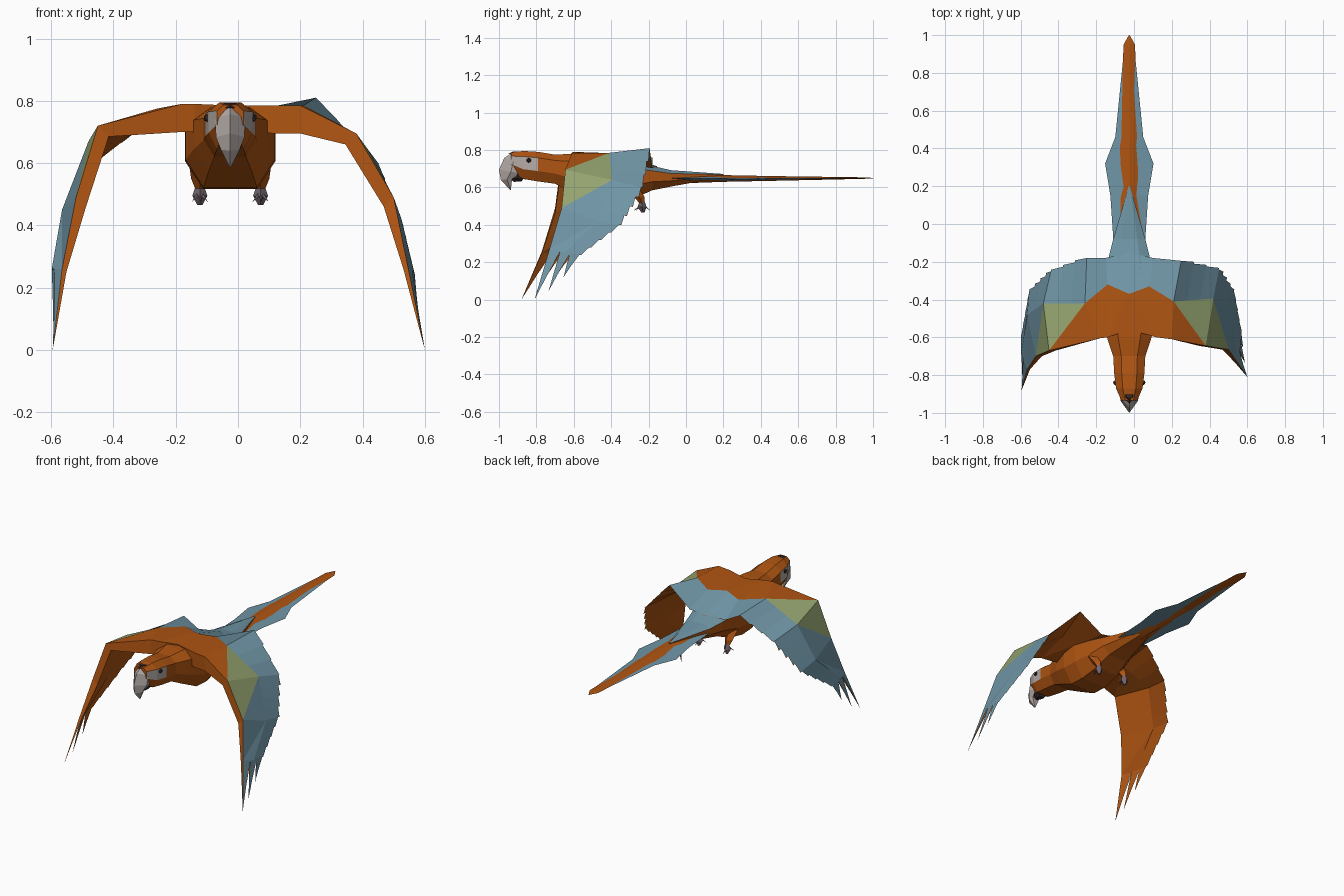
import bpy, bmesh
from mathutils import Vector as V

if "Cube" in bpy.data.objects:
    bpy.data.objects.remove(bpy.data.objects["Cube"])

CX = -0.025  # body centre line


def mat(name, r, g, b):
    m = bpy.data.materials.new(name)
    m.diffuse_color = (r, g, b, 1)
    m.use_nodes = True
    m.node_tree.nodes["Principled BSDF"].inputs["Base Color"].default_value = m.diffuse_color
    return m


MATS = [mat("orange", .43, .09, .006), mat("blue", .16, .30, .38),
        mat("olive", .30, .37, .16), mat("pale", .46, .41, .39),
        mat("dark", .04, .022, .022), mat("claw", .17, .13, .15)]
ORANGE, BLUE, OLIVE, PALE, DARK, CLAW = range(6)


def build(name, faces):
    """Flat-shaded object from (points, material) faces, welded together."""
    bm = bmesh.new()
    for pts, m in faces:
        f = bm.faces.new([bm.verts.new(p) for p in pts])
        f.material_index = m
    bmesh.ops.remove_doubles(bm, verts=bm.verts, dist=0.0004)
    bmesh.ops.dissolve_degenerate(bm, edges=bm.edges, dist=0.0002)
    bmesh.ops.recalc_face_normals(bm, faces=bm.faces)
    me = bpy.data.meshes.new(name)
    bm.to_mesh(me)
    bm.free()
    for m in MATS:
        me.materials.append(m)
    ob = bpy.data.objects.new(name, me)
    bpy.context.collection.objects.link(ob)
    return ob


def loft(name, rings, color):
    """Skin a list of rings; color(segment, mid_y) gives the material."""
    faces, n = [], len(rings[0])
    for a, b in zip(rings, rings[1:]):
        mid = (a[0][1] + b[0][1]) / 2
        for k in range(n):
            j = (k + 1) % n
            faces.append(([a[k], a[j], b[j], b[k]], color(k, mid)))
    faces += [(rings[0], color(3, 0)), (rings[-1], color(3, 0))]
    return build(name, faces)


# Body and head: octagon sections along y
OCT = [(.5, 1), (1, .8), (1, .35), (.6, 0), (-.6, 0), (-1, .35), (-1, .8), (-.5, 1)]
SECTIONS = [  # y, half width, top, bottom
    (-.935, .042, .787, .69), (-.87, .07, .795, .645), (-.79, .08, .79, .632),
    (-.70, .085, .775, .62), (-.61, .115, .78, .575), (-.50, .143, .778, .522),
    (-.40, .145, .772, .517), (-.28, .13, .745, .54), (-.18, .11, .715, .585),
    (-.08, .085, .692, .605), (.20, .003, .672, .655)]


def body_color(k, y):
    if k in (0, 6, 7) and y > -.36:
        return BLUE
    return PALE if k in (1, 5) and -.95 < y < -.79 else ORANGE


loft("body", [[V((CX + fx * w, y, b + fz * (t - b))) for fx, fz in OCT]
              for y, w, t, b in SECTIONS], body_color)


# Beak: rings between a front and a back point of the side profile
def beak(name, rows, m):
    rings = []
    for fy, fz, by, bz, w in rows:
        f, b = V((CX, fy, fz)), V((CX, by, bz))
        side = f.lerp(b, .55)
        rings.append([f, side + V((w, 0, 0)), b + V((w * .8, 0, 0)),
                      b - V((w * .8, 0, 0)), side - V((w, 0, 0))])
    return loft(name, rings, lambda k, y: m)


beak("upper_beak", [(-.93, .785, -.88, .78, .03), (-.972, .757, -.88, .735, .048),
                    (-1.0, .695, -.885, .675, .046), (-.99, .64, -.93, .645, .03),
                    (-.94, .586, -.936, .588, .002)], PALE)
beak("lower_beak", [(-.94, .68, -.86, .68, .04), (-.945, .65, -.87, .645, .035),
                    (-.92, .63, -.88, .632, .015)], DARK)
beak("cere", [(-.925, .793, -.90, .793, .02), (-.95, .779, -.89, .77, .036)], DARK)

# Eyes
for s, side in ((1, "right"), (-1, "left")):
    bpy.ops.mesh.primitive_ico_sphere_add(subdivisions=1, radius=.014,
                                          location=(CX + s * .073, -.84, .745))
    eye = bpy.context.object
    eye.name = side + "_eye"
    eye.data.materials.append(MATS[DARK])


# Tail: flat diamond sections, blue outer feathers under an orange centre
def tail(name, rows, m):
    return loft(name, [[V((CX + w, y, z)), V((CX, y, z + h)),
                        V((CX - w, y, z)), V((CX, y, z - h))]
                       for y, w, z, h in rows], lambda k, y: m)


tail("tail_outer_feathers", [(-.15, .08, .65, .02), (.15, .10, .648, .013),
                             (.32, .128, .645, .009), (.46, .074, .647, .008),
                             (.90, .03, .65, .003)], BLUE)
tail("tail_centre_feathers", [(-.15, .085, .65, .033), (.20, .06, .648, .018),
                              (.45, .052, .648, .013), (.95, .03, .65, .004),
                              (1.0, .002, .65, .001)], ORANGE)

# Wings: stations from the spine outward, each leading / middle / trailing point
SPINE = [(CX, -.56, .785), (CX, -.37, .782), (CX, -.15, .712)]
RIGHT = [SPINE,
         [(.12, -.60, .785), (.08, -.33, .775), (.10, -.18, .705)],
         [(.20, -.61, .785), (.21, -.41, .785), (.25, -.195, .81)],
         [(.38, -.645, .695), (.42, -.395, .64), (.45, -.24, .60)],
         [(.50, -.665, .49), (.525, -.47, .42), (.53, -.36, .40)],
         [(.545, -.73, .27), (.565, -.65, .25), (.568, -.57, .24)]]
RIGHT_TIPS = [(.60, -.81, 0), (.588, -.735, .045), (.578, -.655, .12)]
LEFT = [SPINE,
        [(-.14, -.60, .79), (-.14, -.32, .775), (-.15, -.18, .705)],
        [(-.18, -.605, .79), (-.26, -.42, .775), (-.25, -.18, .76)],
        [(-.45, -.67, .72), (-.48, -.42, .67), (-.44, -.25, .62)],
        [(-.52, -.70, .49), (-.565, -.48, .45), (-.555, -.36, .42)],
        [(-.565, -.77, .26), (-.598, -.69, .26), (-.597, -.60, .25)]]
LEFT_TIPS = [(-.595, -.88, 0), (-.592, -.80, .04), (-.592, -.70, .12)]
UNDER = [(0, -.08), (0, -.09), (0, -.09), (-.035, -.035), (-.032, -.03), (-.014, -.01)]


def wing(name, stations, tips, s):
    top = [[V(p) for p in st] for st in stations]
    low = [[p + V((s * dx, 0, dz)) * f for p, f in zip(st, (1, .45, .03))]
           for st, (dx, dz) in zip(top, UNDER)]
    faces = []
    for i in range(5):
        near = ORANGE if i < 3 else OLIVE if i == 3 else BLUE
        far = ORANGE if i < 2 else OLIVE if i == 2 else BLUE
        for g, upper in ((top, True), (low, False)):
            (l0, m0, t0), (l1, m1, t1) = g[i], g[i + 1]
            faces.append(([l0, l1, m0], near if upper else ORANGE))
            faces.append(([l1, m1, m0], far if upper else ORANGE))
            # trailing feathers with a sawtooth edge on the outer wing
            n, jag = (4, 1.12) if i > 2 else (3, 1.05) if i == 2 else (1, 1)
            for k in range(n):
                a, b = k / n, (k + 1) / n
                ma, mb = m0.lerp(m1, a), m0.lerp(m1, b)
                ta, tb = t0.lerp(t1, a), t0.lerp(t1, b)
                faces.append(([ma, mb, mb.lerp(tb, jag), ma.lerp(ta, 1)],
                              BLUE if upper else ORANGE))
        faces.append(([top[i][0], top[i + 1][0], low[i + 1][0], low[i][0]], ORANGE))
    # Long feathers at the wing tip
    for g, m in ((top[5], BLUE), (low[5], ORANGE)):
        l, mid, t = g
        base = [l, l.lerp(mid, .7), mid.lerp(t, .35), t]
        for k, tip in enumerate(tips):
            a, b, tip = base[k], base[k + 1], V(tip)
            faces.append(([a, b, b.lerp(tip, .5).lerp(a.lerp(tip, .5), .1),
                           tip, a.lerp(tip, .5)], m))
    faces.append(([top[5][0], V(tips[0]), low[5][0]], ORANGE))
    return build(name, faces)


wing("right_wing", RIGHT, RIGHT_TIPS, 1)
wing("left_wing", LEFT, LEFT_TIPS, -1)

# Legs and feet
for s, side in ((1, "right"), (-1, "left")):
    x = CX + s * .0975

    def ring(y, z, r):
        return [V((x + r * a, y + r * b, z)) for a, b in ((1, 0), (0, 1), (-1, 0), (0, -1))]

    loft(side + "_leg", [ring(-.29, .60, .035), ring(-.25, .55, .028),
                         ring(-.235, .515, .014)], lambda k, y: ORANGE)
    loft(side + "_foot", [ring(-.235, .525, .014), ring(-.235, .495, .024),
                          ring(-.23, .465, .008)], lambda k, y: CLAW)
    toes = []
    for dx, dy in ((-.026, -.035), (.004, -.045), (.026, -.035), (0, .045)):
        c, e = V((x, -.235, .505)), V((x + dx, -.235 + dy, .475))
        w = V((-dy, dx, 0)).normalized() * .009
        up = V((0, 0, .014))
        toes += [([c + w, c + up, e], CLAW), ([c - w, c + up, e], CLAW),
                 ([c + w, c - w, e], CLAW)]
    build(side + "_toes", toes)
